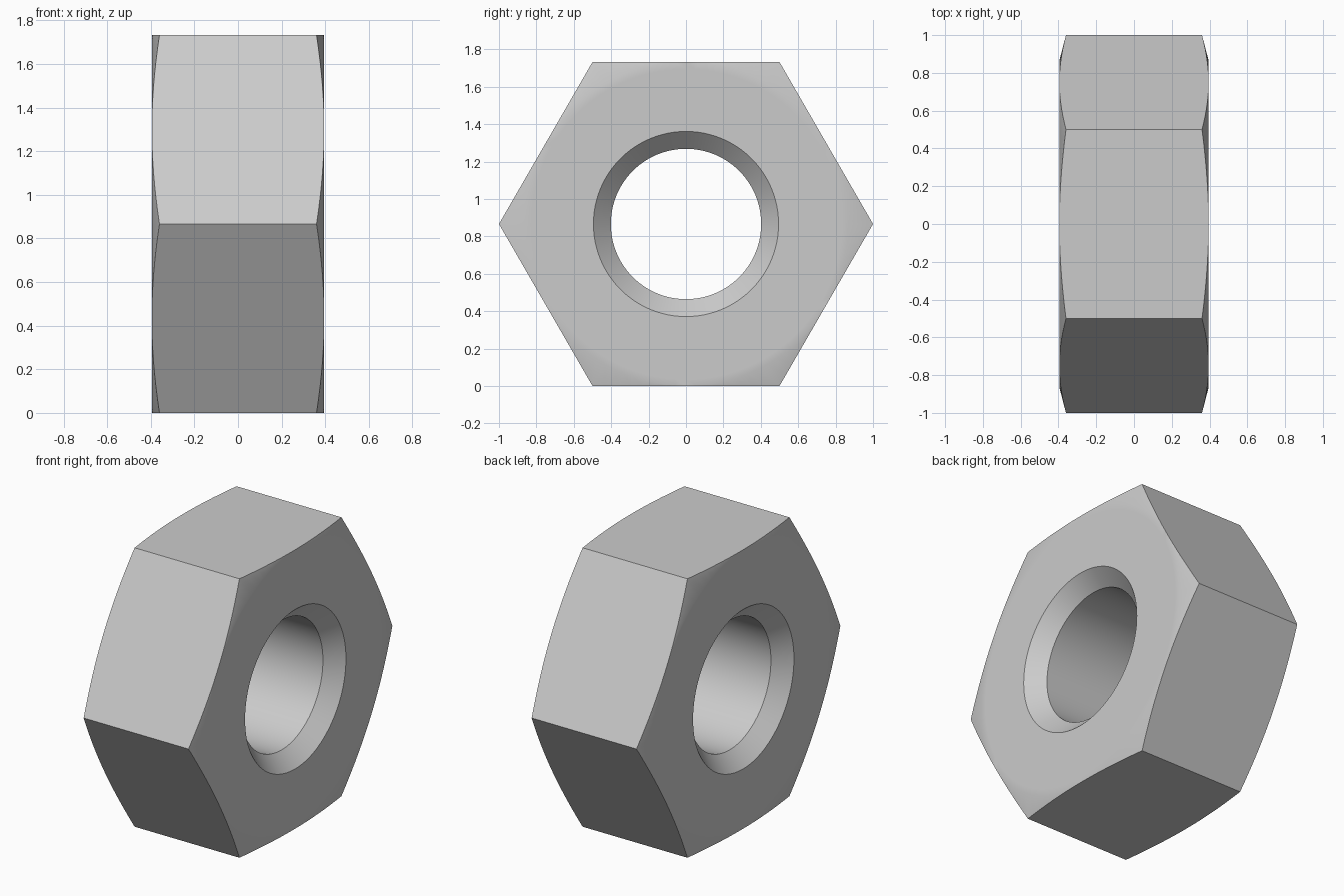
import bpy
import bmesh
from math import cos, sin, pi, radians, sqrt

if "Cube" in bpy.data.objects:
    bpy.data.objects.remove(bpy.data.objects["Cube"])

SEGMENTS = 96
APOTHEM = sqrt(3) / 2
HALF = 0.395          # half thickness
BORE, LIP = 0.402, 0.495

steel = bpy.data.materials.new("plain_grey_steel")
steel.use_nodes = True
steel.diffuse_color = (0.6, 0.6, 0.6, 1)
steel.node_tree.nodes["Principled BSDF"].inputs["Base Color"].default_value = (0.6, 0.6, 0.6, 1)


def hex_radius(a):
    """Distance from the centre to the hexagon outline at angle a."""
    return APOTHEM / cos(a % (pi / 3) - pi / 6)


def half_section(a):
    """(radius, x) points from the bore out to the hexagon edge."""
    r = hex_radius(a)
    chamfer = HALF - (r - APOTHEM) * 0.26
    return [(BORE, HALF - (LIP - BORE)), (LIP, HALF), (0.83, HALF),
            (APOTHEM, HALF), (r, chamfer)]


# Closed cross-section swept around the x axis
bm = bmesh.new()
sections = []
for i in range(SEGMENTS):
    a = 2 * pi * i / SEGMENTS
    half = half_section(a)
    loop = half + [(r, -x) for r, x in reversed(half)]
    sections.append([bm.verts.new((x, r * cos(a), APOTHEM + r * sin(a))) for r, x in loop])

for i, here in enumerate(sections):
    there = sections[(i + 1) % SEGMENTS]
    for j in range(len(here)):
        k = (j + 1) % len(here)
        bm.faces.new((here[j], here[k], there[k], there[j]))

# Merge the points where the chamfer vanishes at the middle of each flat
bmesh.ops.remove_doubles(bm, verts=bm.verts, dist=0.0001)
bmesh.ops.recalc_face_normals(bm, faces=bm.faces)

mesh = bpy.data.meshes.new("hex_nut")
bm.to_mesh(mesh)
bm.free()
mesh.materials.append(steel)
nut = bpy.data.objects.new("hex_nut", mesh)
bpy.context.collection.objects.link(nut)

# Smooth bore and chamfer, crisp hexagon edges
bpy.ops.object.select_all(action='DESELECT')
nut.select_set(True)
bpy.context.view_layer.objects.active = nut
bpy.ops.object.shade_smooth_by_angle(angle=radians(30))
